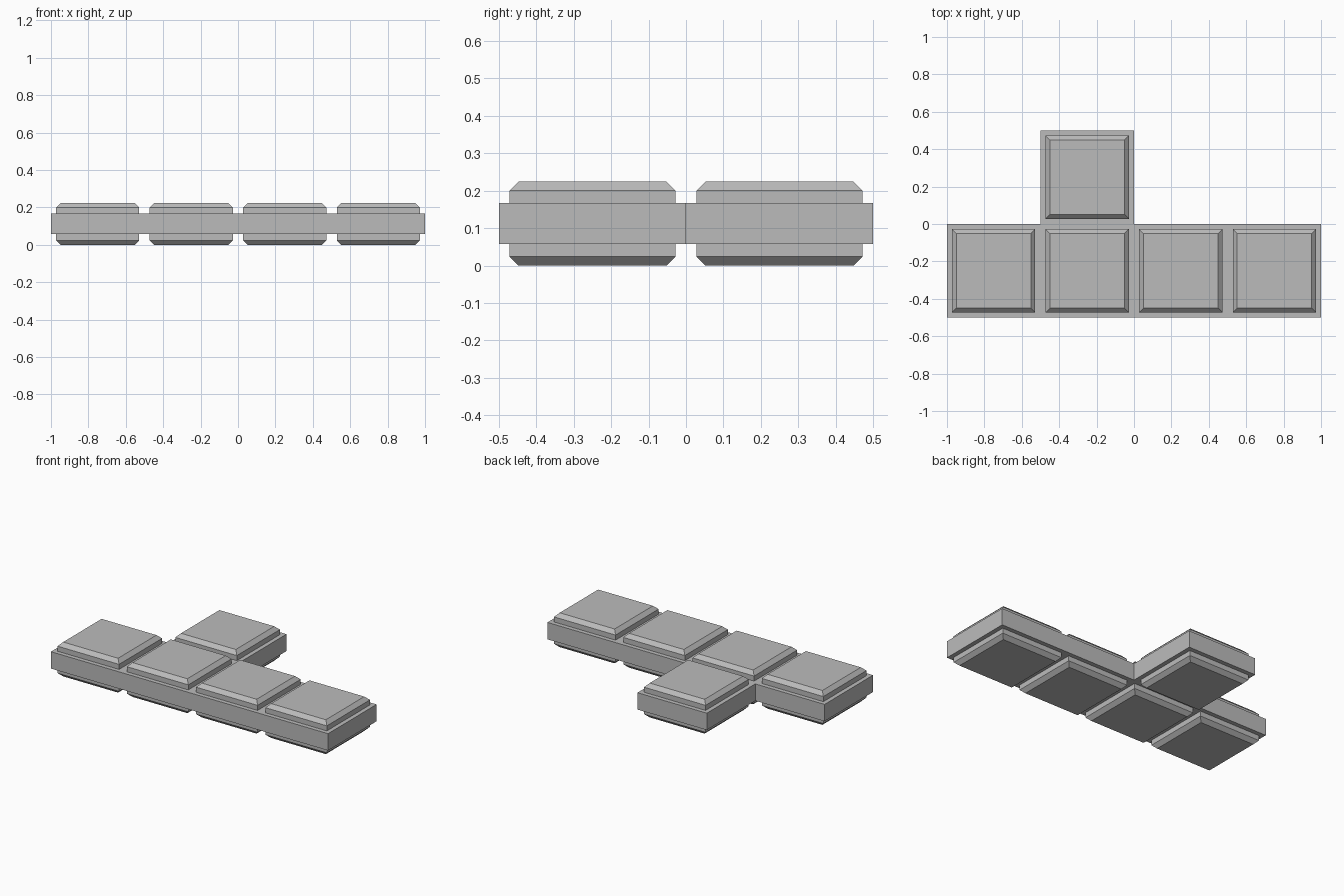
import bpy
import bmesh

if "Cube" in bpy.data.objects:
    bpy.data.objects.remove(bpy.data.objects["Cube"], do_unlink=True)

CELL = 0.5
HEIGHT = 0.224
CORE_LOW, CORE_HIGH = 0.057, 0.167
PAD_HALF, CHAMFER = 0.222, 0.024

grey = bpy.data.materials.new("plain grey")
grey.use_nodes = True
colour = (0.5, 0.5, 0.5, 1)
grey.diffuse_color = colour
grey.node_tree.nodes["Principled BSDF"].inputs["Base Color"].default_value = colour


def finish(name, bm):
    bmesh.ops.recalc_face_normals(bm, faces=bm.faces)
    mesh = bpy.data.meshes.new(name)
    bm.to_mesh(mesh)
    bm.free()
    mesh.materials.append(grey)
    obj = bpy.data.objects.new(name, mesh)
    bpy.context.collection.objects.link(obj)
    return obj


# Core slab: a row of four cells with one cell behind the second
bm = bmesh.new()
outline = [(-1, -0.5), (1, -0.5), (1, 0), (0, 0), (0, 0.5), (-0.5, 0.5), (-0.5, 0), (-1, 0)]
base = bm.faces.new([bm.verts.new((x, y, CORE_LOW)) for x, y in outline])
top = bmesh.ops.extrude_face_region(bm, geom=[base], use_keep_orig=True)
for v in top["geom"]:
    if isinstance(v, bmesh.types.BMVert):
        v.co.z = CORE_HIGH
finish("core_slab", bm)


# Raised square pad with a chamfered outer rim
def pad(name, x, y, inner, rim, outer):
    bm = bmesh.new()
    rings = []
    for z, half in ((inner, PAD_HALF), (rim, PAD_HALF), (outer, PAD_HALF - CHAMFER)):
        rings.append([bm.verts.new((x + sx * half, y + sy * half, z))
                      for sx, sy in ((-1, -1), (1, -1), (1, 1), (-1, 1))])
    for a, b in zip(rings, rings[1:]):
        for i in range(4):
            j = (i + 1) % 4
            bm.faces.new((a[i], a[j], b[j], b[i]))
    bm.faces.new(rings[0])
    bm.faces.new(rings[-1])
    finish(name, bm)


# One pad above and one below each cell
cells = [(CELL * (i - 1.5), -CELL / 2) for i in range(4)] + [(-CELL / 2, CELL / 2)]
for n, (x, y) in enumerate(cells, 1):
    pad(f"top_pad_{n}", x, y, CORE_HIGH, HEIGHT - CHAMFER, HEIGHT)
    pad(f"bottom_pad_{n}", x, y, CORE_LOW, CHAMFER, 0)
